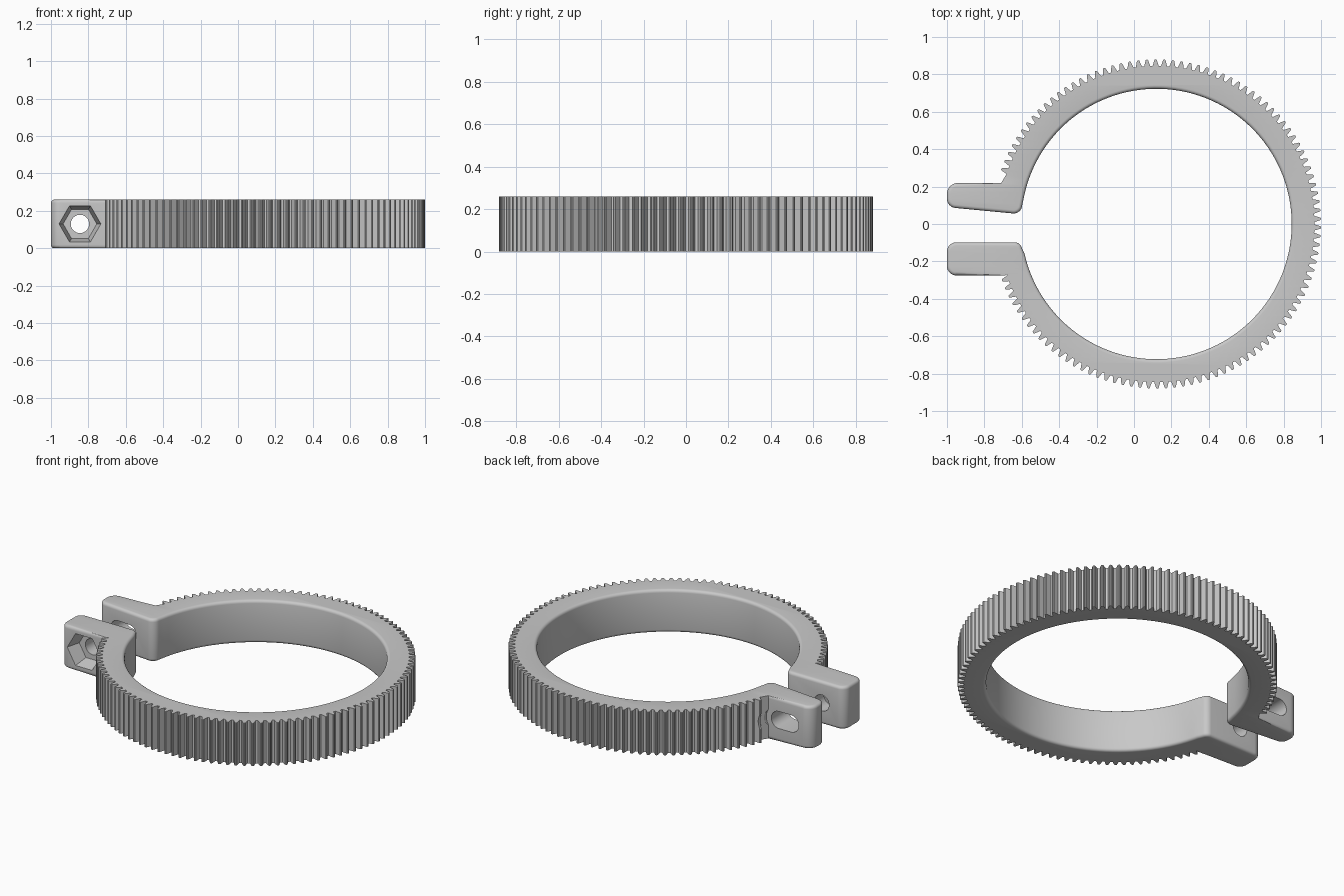
import bpy, bmesh
from math import sin, cos, pi, radians, atan2
from mathutils import Vector
from mathutils.geometry import tessellate_polygon

if "Cube" in bpy.data.objects:
    bpy.data.objects.remove(bpy.data.objects["Cube"])

HEIGHT, CX = 0.26, 0.12          # band height, ring centre
TIP, ROOT, BORE = 0.88, 0.845, 0.723
PITCH, TEETH, ROUND = 2 * pi / 118, 106, 0.018

grey = bpy.data.materials.new("light grey")
grey.use_nodes = True
grey.diffuse_color = (0.58, 0.58, 0.58, 1)
grey.node_tree.nodes["Principled BSDF"].inputs["Base Color"].default_value = grey.diffuse_color


def polar(r, a):
    return Vector((CX + r * cos(a), r * sin(a)))


def corner(prev, at, nxt, r, n=8):
    """Arc that rounds the corner at a point."""
    at = Vector(at)
    d1, d2 = (Vector(prev) - at).normalized(), (Vector(nxt) - at).normalized()
    half = d1.angle(d2) / 2
    centre = at + (d1 + d2).normalized() * r / sin(half)
    reach = r * cos(half) / sin(half)
    s, e = at + d1 * reach - centre, at + d2 * reach - centre
    a0 = atan2(s.y, s.x)
    turn = (atan2(e.y, e.x) - a0 + pi) % (2 * pi) - pi
    return [centre + r * Vector((cos(a0 + turn * i / n), sin(a0 + turn * i / n))) for i in range(n + 1)]


def teeth():
    """Gear edge, counterclockwise from the lower lug to the upper lug."""
    shape = ((0, 0), (0.14, 0), (0.26, 0.5), (0.36, 0.92), (0.44, 1),
             (0.56, 1), (0.64, 0.92), (0.74, 0.5), (0.86, 0))
    start = radians(-161.4)
    return [polar(ROOT + (TIP - ROOT) * h, start + (i + f) * PITCH)
            for i in range(TEETH) for f, h in shape]


def prism_with_soft_edges(name, points, soft):
    """Extrude an outline, rounding the top and bottom edges where soft."""
    n = len(points)
    inward = []
    for i in range(n):
        d1 = (points[i] - points[i - 1]).normalized()
        d2 = (points[(i + 1) % n] - points[i]).normalized()
        normal = Vector((-d1.y - d2.y, d1.x + d2.x)).normalized()
        inward.append(normal if soft[i] else Vector((0, 0)))
    quarter = [(ROUND * (1 - sin(k * pi / 8)), ROUND * (1 - cos(k * pi / 8))) for k in range(5)]
    layers = [(inset, z) for z, inset in reversed(quarter)]
    layers += [(inset, HEIGHT - z) for inset, z in reversed(layers)]
    bm = bmesh.new()
    rings = [[bm.verts.new((*(p + d * inset), z)) for p, d in zip(points, inward)]
             for inset, z in layers]
    for low, high in zip(rings, rings[1:]):
        for i in range(n):
            j = (i + 1) % n
            bm.faces.new((low[i], low[j], high[j], high[i]))
    # Flat caps share one triangulation of the inset outline
    flat = [Vector((v.co.x, v.co.y, 0)) for v in rings[0]]
    for tri in tessellate_polygon([flat]):
        for ring in (rings[0], rings[-1]):
            bm.faces.new([ring[k] for k in tri])
    bmesh.ops.recalc_face_normals(bm, faces=bm.faces)
    mesh = bpy.data.meshes.new(name)
    bm.to_mesh(mesh)
    bm.free()
    obj = bpy.data.objects.new(name, mesh)
    bpy.context.collection.objects.link(obj)
    mesh.materials.append(grey)
    return obj


# Outline: gear edge, upper lug, bore, lower lug
gear = teeth()
up = [(-0.71, 0.22), (-1, 0.22), (-1, 0.09), (-0.6, 0.052), (-0.597, 0.13)]
low = [(-0.592, -0.16), (-0.606, -0.098), (-1, -0.098), (-1, -0.275), (-0.69, -0.275)]
body = [Vector(up[0])]
for i, r in ((1, 0.06), (2, 0.05), (3, 0.045)):
    body += corner(up[i - 1], up[i], up[i + 1], r)
first, last, steps = radians(169.5), radians(192.8), 120
body += [polar(BORE, first - (2 * pi - last + first) * i / steps) for i in range(steps + 1)]
for i, r in ((1, 0.04), (2, 0.05), (3, 0.05)):
    body += corner(low[i - 1], low[i], low[i + 1], r)
body.append(Vector(low[-1]))
soft = [False] * (len(gear) + 1) + [True] * (len(body) - 2) + [False]
clamp = prism_with_soft_edges("toothed_clamp_ring", gear + body, soft)


def cut(name, x, y0, y1, r0, r1, sides=40, stretch=0.0):
    """Bore along y; stretch turns the circle into a slot along x."""
    bm = bmesh.new()
    ends = []
    for y, r in ((y0, r0), (y1, r1)):
        ring = []
        for i in range(sides):
            a = 2 * pi * (i + (0.5 if stretch else 0)) / sides
            shift = stretch / 2 * (1 if cos(a) > 0 else -1)
            ring.append(bm.verts.new((x + shift + r * cos(a), y, HEIGHT / 2 + r * sin(a))))
        ends.append(ring)
    for i in range(sides):
        j = (i + 1) % sides
        bm.faces.new((ends[0][i], ends[0][j], ends[1][j], ends[1][i]))
    bm.faces.new(ends[0])
    bm.faces.new(ends[1])
    bmesh.ops.recalc_face_normals(bm, faces=bm.faces)
    mesh = bpy.data.meshes.new(name)
    bm.to_mesh(mesh)
    bm.free()
    mesh.materials.append(grey)
    tool = bpy.data.objects.new(name, mesh)
    tool.hide_render = True
    bpy.context.collection.objects.link(tool)
    mod = clamp.modifiers.new(name, "BOOLEAN")
    mod.operation, mod.solver, mod.object = "DIFFERENCE", "EXACT", tool
    bpy.ops.object.modifier_apply(modifier=name)
    bpy.data.objects.remove(tool)


bpy.ops.object.select_all(action="DESELECT")
bpy.context.view_layer.objects.active = clamp
clamp.select_set(True)

# Bolt hole and nut pocket in the lower lug, slot and head clearance in the upper lug
cut("bolt_hole", -0.845, -0.4, -0.05, 0.049, 0.049)
cut("nut_pocket", -0.845, -0.28, -0.19, 0.113, 0.09, sides=6)
cut("bolt_slot", -0.82, 0.0, 0.4, 0.052, 0.052, stretch=0.08)
cut("head_clearance", -0.82, 0.221, 0.45, 0.085, 0.085, stretch=0.08)

bpy.ops.object.shade_smooth_by_angle(angle=radians(30))
